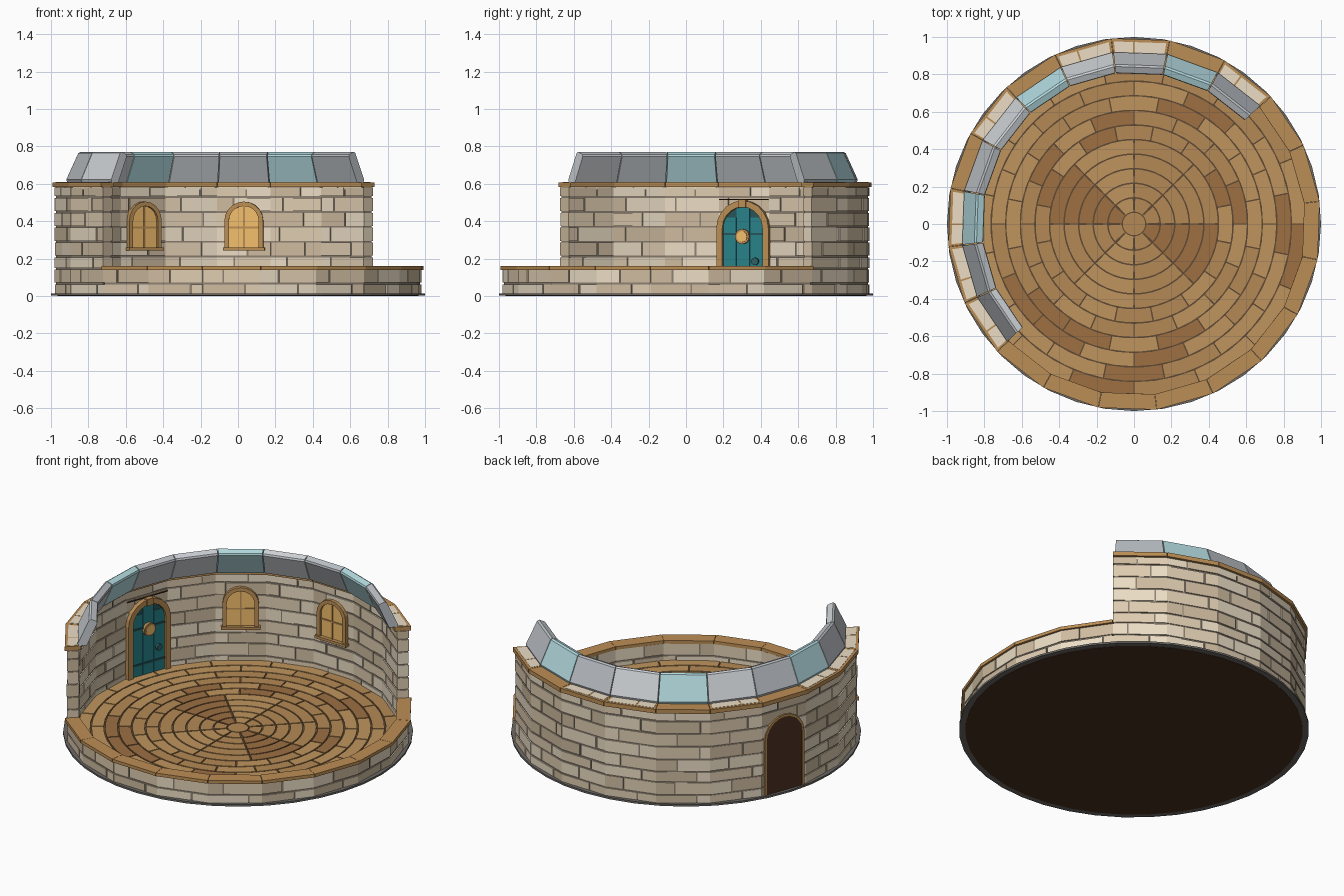
import bpy, bmesh, random
from math import sin, cos, pi, radians
from mathutils import Matrix, Vector

if "Cube" in bpy.data.objects:
    bpy.data.objects.remove(bpy.data.objects["Cube"])

random.seed(4)
A0, STEP = 43, 18            # wall start angle, width of one of 20 sides
R_IN, R_OUT = 0.917, 0.988   # stone wall corner radii
FACE_IN, FACE_OUT = R_IN * cos(radians(9)), R_OUT * cos(radians(9))
FLOOR = 0.035
parts = {}


def part(name, col):
    if name not in parts:
        parts[name] = (bmesh.new(), col)
    return parts[name][0]


def sweep(bm, a0, a1, prof, n=1):
    """Closed (r, z) profile swept round the z axis from a0 to a1 degrees."""
    full = abs(a1 - a0 - 360) < 1e-6
    rings = []
    for i in range(n if full else n + 1):
        a = radians(a0 + (a1 - a0) * i / n)
        rings.append([bm.verts.new((r * cos(a), r * sin(a), z)) for r, z in prof])
    if full:
        rings.append(rings[0])
    m = len(prof)
    for p, q in zip(rings, rings[1:]):
        for j in range(m):
            k = (j + 1) % m
            bm.faces.new((p[j], p[k], q[k], q[j]))
    if not full:
        bm.faces.new(rings[0])
        bm.faces.new(rings[-1][::-1])


def rect(r0, r1, z0, z1):
    return [(r0, z0), (r1, z0), (r1, z1), (r0, z1)]


def chord(bm, i, t0, t1, r0, r1, z0, z1):
    """Block lying on flat wall side i, between fractions t0 and t1."""
    vs = []
    for r in (r0, r1):
        p, q = [Vector((r * cos(radians(A0 + STEP * k)), r * sin(radians(A0 + STEP * k)), 0))
                for k in (i, i + 1)]
        for z in (z0, z1):
            for t in (t0, t1):
                v = p.lerp(q, t)
                vs.append(bm.verts.new((v.x, v.y, z)))
    for f in ((0, 1, 3, 2), (4, 6, 7, 5), (0, 4, 5, 1), (2, 3, 7, 6), (0, 2, 6, 4), (1, 5, 7, 3)):
        bm.faces.new([vs[k] for k in f])


def plate(bm, r, z0, z1, n=40):
    bmesh.ops.create_cone(bm, cap_ends=True, segments=n, radius1=r, radius2=r, depth=z1 - z0,
                          matrix=Matrix.Translation((0, 0, (z0 + z1) / 2)))


def frame_at(deg):
    """Local x runs right as seen from inside, y points outward."""
    c, s = cos(radians(deg)), sin(radians(deg))
    return Matrix(((s, c, 0, 0), (-c, s, 0, 0), (0, 0, 1, 0), (0, 0, 0, 1)))


def box(bm, M, x0, x1, y0, y1, z0, z1):
    S = Matrix.Diagonal((x1 - x0, y1 - y0, z1 - z0, 1))
    T = Matrix.Translation(((x0 + x1) / 2, (y0 + y1) / 2, (z0 + z1) / 2))
    bmesh.ops.create_cube(bm, size=1, matrix=M @ T @ S)


def arch(w, z0, top, n=10):
    arc = [(w * cos(pi * i / n), top - w + w * sin(pi * i / n)) for i in range(n + 1)]
    return [(w, z0)] + arc + [(-w, z0)]


def arch_panel(bm, M, w, z0, top, y0, y1):
    pts = arch(w, z0, top)
    a, b = [[bm.verts.new(M @ Vector((x, y, z))) for x, z in pts] for y in (y0, y1)]
    bm.faces.new(a)
    bm.faces.new(b[::-1])
    for i in range(len(pts)):
        k = (i + 1) % len(pts)
        bm.faces.new((a[i], a[k], b[k], b[i]))


def arch_frame(bm, M, w, t, z0, top, y0, y1):
    loops = [[bm.verts.new(M @ Vector((x, y, z))) for x, z in arch(ww, z0, tt)]
             for ww, tt, y in ((w, top, y0), (w, top, y1), (w - t, top - t, y1), (w - t, top - t, y0))]
    for p, q in zip(loops, loops[1:] + loops[:1]):
        for i in range(len(p) - 1):
            bm.faces.new((p[i], p[i + 1], q[i + 1], q[i]))
    bm.faces.new([l[0] for l in loops])
    bm.faces.new([l[-1] for l in loops])


WOOD, DARK = (0.50, 0.27, 0.09), (0.07, 0.03, 0.015)
STONE = [(0.74, 0.61, 0.44), (0.84, 0.73, 0.56), (0.62, 0.50, 0.35)]
PLANK = [(0.46, 0.25, 0.09), (0.53, 0.30, 0.11), (0.34, 0.16, 0.055)]
GOLD = (0.9, 0.52, 0.15)

# base rim and underside
sweep(part("base_rim", (0.15, 0.14, 0.13)), 0, 360, rect(0.94, 1.0, 0.002, 0.014), 40)
plate(part("underside", DARK), 0.965, 0, 0.02)

# mortar cores
mortar = part("mortar", (0.27, 0.22, 0.17))
sweep(mortar, A0 - 180 + 0.3, A0 - 0.3, rect(R_IN + .007, R_OUT - .007, 0.006, 0.145), 10)
sweep(mortar, A0 + 0.3, A0 + 179.7, rect(R_IN + .007, R_OUT - .007, 0.006, 0.588), 10)

# stone courses: eight on the tall half, two on the low half
rows = [0.006, 0.066, 0.146, 0.212, 0.29, 0.37, 0.45, 0.53, 0.584]
for i in range(20):
    for r in range(8 if i < 10 else 2):
        s = (0.36 if r % 2 else 0.72) + random.uniform(-.1, .1)
        for t0, t1 in ((0, s), (s, 1)):
            k = random.randrange(3)
            d = random.uniform(-.003, .001)
            chord(part(f"stones_{k}", STONE[k]), i, t0 + (.015 if t0 else 0), t1 - (.015 if t1 < 1 else 0),
                  R_IN - d, R_OUT + d, rows[r] + .005, rows[r + 1] - .005)
# stones showing on top of the wall cap
for i in (0, 2, 3, 5, 7, 8, 9):
    for t0, t1 in ((.05, .6), (.63, .96)):
        chord(part("stones_1", STONE[1]), i, t0, t1, 0.92, 0.984, 0.57, 0.6095)

# wooden caps
cap = part("wall_cap", WOOD)
for i in range(20):
    z = (0.582, 0.608) if i < 10 else (0.14, 0.16)
    chord(cap, i, .003, .997, 0.905 if i < 10 else 0.917, 1.0, *z)

# sloped roof edge panels, some glass
roof = [(0.92, 0.608), (0.925, 0.622), (0.86, 0.764), (0.848, 0.771), (0.815, 0.757), (0.812, 0.745), (0.872, 0.608)]
for i in range(10):
    glass = i in (1, 4, 7)
    sweep(part("roof_glass" if glass else f"roof_panels_{i % 2}",
               (0.45, 0.7, 0.74) if glass else ((0.5, 0.53, 0.56), (0.62, 0.65, 0.68))[i % 2]),
          A0 + STEP * i + .15, A0 + STEP * (i + 1) - .15, roof)

# floor of ring planks, set low inside the wall
plate(part("subfloor", (0.12, 0.07, 0.035)), 0.93, 0.015, FLOOR - .006)
plate(part("floor_0", PLANK[0]), 0.06, 0.018, FLOOR, 20)
for ring in range(11):
    r0 = 0.066 + 0.078 * ring
    r1 = min(r0 + 0.07, 0.922)
    n = 8 if ring < 5 else 16
    off = 0 if ring < 5 else (ring % 2) * 11.25
    gap = 0.2 / r0
    if ring in (0, 5, 7, 9):
        tones = [random.choice((0, 0, 1, 1, 2)) for _ in range(n)]
    for j in range(n):
        k = tones[j]
        a = off + 360 / n * j
        sweep(part(f"floor_{k}", PLANK[k]), a + gap, a + 360 / n - gap, rect(r0, r1, 0.018, FLOOR), 48 // n)

# door, inside face
M, F = frame_at(A0 + 117), FACE_IN
arch_frame(part("door_frame", WOOD), M, 0.148, 0.034, FLOOR - .005, 0.51, F - .026, F + .02)
arch_panel(part("door_backing", (0.02, 0.09, 0.1)), M, 0.118, FLOOR - .005, 0.48, F - .005, F + .01)
leaf = part("door_planks", (0.02, 0.22, 0.25))
for x0, x1, top in ((-.112, -.04, .42), (-.037, .037, .47), (.04, .112, .42)):
    box(leaf, M, x0, x1, F - .012, F, FLOOR, top)
for z in (0.10, 0.325):
    box(part("door_backing", None), M, -.112, .112, F - .016, F, z, z + .012)
box(part("door_frame", None), M, -.022, .022, F - .034, F, 0.472, 0.515)
box(part("lintel_line", DARK), M, -.14, .14, F - .006, F, 0.512, 0.518)


def disc(name, col, x, z, r, d):
    T = Matrix.Translation((x, F - d / 2, z)) @ Matrix.Rotation(pi / 2, 4, 'X')
    bmesh.ops.create_cone(part(name, col), cap_ends=True, segments=16, radius1=r, radius2=r, depth=d, matrix=M @ T)


disc("door_porthole_ring", WOOD, 0, 0.318, 0.04, 0.03)
disc("door_porthole_glass", GOLD, 0, 0.318, 0.029, 0.034)
disc("door_handle", (0.03, 0.12, 0.13), 0.07, 0.185, 0.02, 0.026)

# door, outer face
G = FACE_OUT
arch_panel(part("door_outside", DARK), M, 0.125, 0.015, 0.48, G - .02, G + .005)
arch_frame(part("door_frame", None), M, 0.138, 0.014, 0.015, 0.493, G - .02, G + .007)

# arched windows on the inside
for deg in (A0 + 45, A0 + 81):
    M = frame_at(deg)
    wf = part("window_frames", WOOD)
    arch_frame(wf, M, 0.104, 0.024, 0.255, 0.505, F - .022, F + .01)
    arch_panel(part("window_glass", GOLD), M, 0.084, 0.255, 0.485, F - .008, F + .01)
    box(wf, M, -.005, .005, F - .014, F, 0.255, 0.48)
    box(wf, M, -.082, .082, F - .013, F, 0.362, 0.371)
    box(wf, M, -.112, .112, F - .032, F + .01, 0.243, 0.26)

# turn every collected part into an object
for name, (bm, col) in parts.items():
    bmesh.ops.recalc_face_normals(bm, faces=bm.faces)
    me = bpy.data.meshes.new(name)
    bm.to_mesh(me)
    bm.free()
    mat = bpy.data.materials.new(name)
    mat.diffuse_color = (*col, 1)
    mat.use_nodes = True
    mat.node_tree.nodes["Principled BSDF"].inputs["Base Color"].default_value = mat.diffuse_color
    me.materials.append(mat)
    bpy.context.collection.objects.link(bpy.data.objects.new(name, me))
